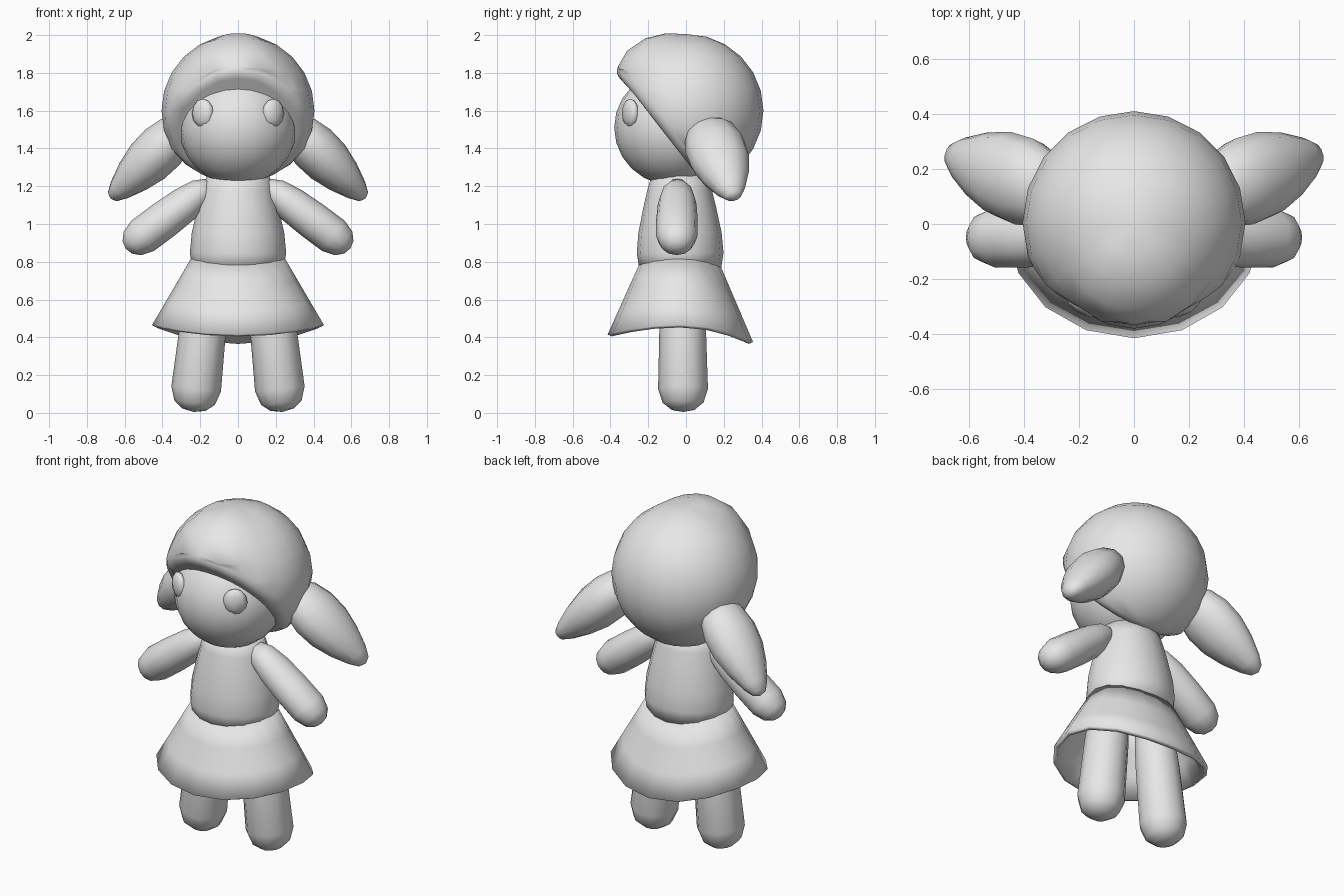
import bpy, bmesh, math
from mathutils import Vector, Matrix

cube = bpy.data.objects.get("Cube")
if cube:
    bpy.data.objects.remove(cube, do_unlink=True)

GREY = (0.8, 0.8, 0.8, 1.0)
clay = bpy.data.materials.new("plain_grey")
clay.use_nodes = True
clay.diffuse_color = GREY
clay.node_tree.nodes["Principled BSDF"].inputs["Base Color"].default_value = GREY


def finish(name, bm):
    """Turn a bmesh into a smooth grey object."""
    bmesh.ops.recalc_face_normals(bm, faces=bm.faces)
    for f in bm.faces:
        f.smooth = True
    mesh = bpy.data.meshes.new(name)
    bm.to_mesh(mesh)
    bm.free()
    mesh.materials.append(clay)
    obj = bpy.data.objects.new(name, mesh)
    bpy.context.scene.collection.objects.link(obj)
    return obj


def ball(name, centre, size, segments, rings, yaw=0.0):
    """Ellipsoid with the given half sizes."""
    bm = bmesh.new()
    m = Matrix.Translation(centre) @ Matrix.Rotation(yaw, 4, "Z") @ Matrix.Diagonal((*size, 1))
    bmesh.ops.create_uvsphere(bm, u_segments=segments, v_segments=rings, radius=1, matrix=m)
    return finish(name, bm)


def limb(name, start, end, profile, wide=1.0, segments=12):
    """Closed tapered tube; profile holds (fraction along, radius), wide stretches it in y."""
    start, end = Vector(start), Vector(end)
    axis = (end - start).normalized()
    side = (Vector((0, 1, 0)) - axis * axis.y).normalized()
    up = axis.cross(side)
    bm = bmesh.new()
    loops = []
    for t, r in profile:
        c = start.lerp(end, t)
        ring = []
        for i in range(segments):
            a = math.tau * i / segments
            ring.append(bm.verts.new(c + side * (r * wide * math.cos(a)) + up * (r * math.sin(a))))
        loops.append(ring)
    for lo, hi in zip(loops, loops[1:]):
        for i in range(segments):
            j = (i + 1) % segments
            bm.faces.new((lo[i], lo[j], hi[j], hi[i]))
    for ring, tip in ((loops[0], start), (loops[-1], end)):
        pole = bm.verts.new(tip)
        for i in range(segments):
            bm.faces.new((ring[i], ring[(i + 1) % segments], pole))
    return finish(name, bm)


# Head and face
ball("face", (0, -0.07, 1.51), (0.31, 0.31, 0.305), 20, 12)

# Hair cap: a ball sliced off towards the face, with a rounded rim and a raised fringe
centre = Vector((0, 0.005, 1.6))
bm = bmesh.new()
bmesh.ops.create_uvsphere(bm, u_segments=20, v_segments=12, radius=0.405,
                          matrix=Matrix.Translation(centre))
cut = bmesh.ops.bisect_plane(bm, geom=bm.verts[:] + bm.edges[:] + bm.faces[:],
                             plane_co=(0, -0.335, 1.765), plane_no=(0, -0.788, -0.616),
                             clear_outer=True)
bmesh.ops.remove_doubles(bm, verts=bm.verts, dist=0.02)
rim = [e for e in bm.edges if e.is_boundary]
bmesh.ops.holes_fill(bm, edges=rim, sides=0)
fringe = Vector((0, -0.7, 0.7))
for v in bm.verts:
    d = (v.co - centre).normalized()
    v.co += d * 0.045 * max(0, (d.dot(fringe) - 0.75) / 0.25)
bmesh.ops.bevel(bm, geom=rim, offset=0.045, segments=3, profile=0.5, affect="EDGES")
finish("hair", bm)

# Torso
limb("torso", (0, -0.035, 1.27), (0, -0.03, 0.74),
     [(0.03, 0.165), (0.17, 0.19), (0.35, 0.215), (0.6, 0.245), (0.8, 0.255), (0.96, 0.24)],
     wide=0.9, segments=16)

# Skirt: open flared sheet, its hem dipping at front and back
bm = bmesh.new()
SIDES = 16
loops = []
for k in range(4):
    t = k / 3
    ring = []
    for i in range(SIDES):
        a = math.tau * i / SIDES
        s = math.sin(a)
        x = (0.25 + 0.205 * t) * math.cos(a)
        y = -0.03 + (0.212 + 0.173 * t) * s
        dip = (0.09 if s > 0 else 0.05) * s * s
        z = 0.815 - 0.35 * t - dip * t - (0.035 if s > 0 else 0.015) * s * s * (1 - t)
        ring.append(bm.verts.new((x, y, z)))
    loops.append(ring)
for hi, lo in zip(loops, loops[1:]):
    for i in range(SIDES):
        j = (i + 1) % SIDES
        bm.faces.new((hi[i], lo[i], lo[j], hi[j]))
skirt = finish("skirt", bm)
sheet = skirt.modifiers.new("thickness", "SOLIDIFY")
sheet.thickness = 0.025
sheet.offset = -1

# Paired parts
for s, label in ((1, "left"), (-1, "right")):
    ball(label + "_eye", (s * 0.187, -0.295, 1.587), (0.068, 0.032, 0.076), 8, 6, s * math.radians(32))
    limb(label + "_pigtail", (s * 0.28, 0.11, 1.525), (s * 0.675, 0.255, 1.135),
         [(0.03, 0.075), (0.12, 0.11), (0.3, 0.13), (0.5, 0.126), (0.7, 0.1), (0.88, 0.063), (0.97, 0.035)],
         wide=1.25)
    limb(label + "_arm", (s * 0.14, -0.045, 1.21), (s * 0.595, -0.05, 0.87),
         [(0.02, 0.045), (0.12, 0.075), (0.3, 0.093), (0.55, 0.1), (0.8, 0.1), (0.92, 0.078), (0.98, 0.042)],
         wide=1.1)
    limb(label + "_leg", (s * 0.145, -0.02, 0.82), (s * 0.235, -0.015, 0.005),
         [(0.02, 0.1), (0.4, 0.122), (0.85, 0.132), (0.94, 0.108), (0.985, 0.062)])
